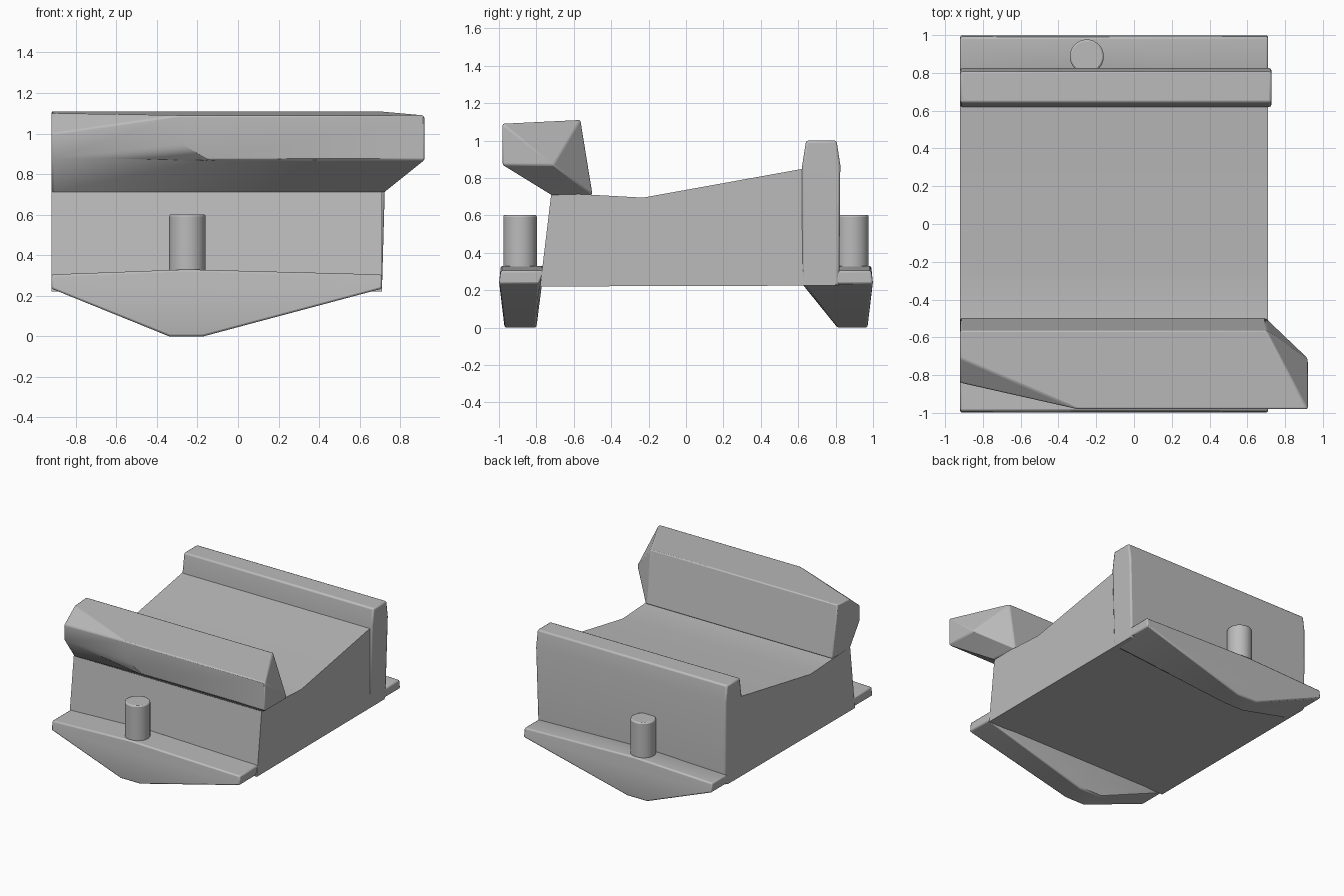
import bpy
import bmesh
import math

cube = bpy.data.objects.get("Cube")
if cube:
    bpy.data.objects.remove(cube, do_unlink=True)

grey = bpy.data.materials.new("plain grey")
grey.use_nodes = True
grey.diffuse_color = (0.5, 0.5, 0.5, 1)
grey.node_tree.nodes["Principled BSDF"].inputs["Base Color"].default_value = (0.5, 0.5, 0.5, 1)

LEFT, RIGHT, PIN_X = -0.92, 0.71, -0.25


def finish(name, bm, bevel, angle=30):
    bmesh.ops.recalc_face_normals(bm, faces=bm.faces[:])
    mesh = bpy.data.meshes.new(name)
    bm.to_mesh(mesh)
    bm.free()
    mesh.materials.append(grey)
    ob = bpy.data.objects.new(name, mesh)
    bpy.context.collection.objects.link(ob)
    if bevel:
        mod = ob.modifiers.new("soft edges", "BEVEL")
        mod.width = bevel
        mod.segments = 2
        mod.limit_method = "ANGLE"
        mod.angle_limit = math.radians(angle)
    bpy.ops.object.select_all(action="DESELECT")
    ob.select_set(True)
    bpy.context.view_layer.objects.active = ob
    bpy.ops.object.shade_smooth_by_angle(angle=math.radians(30))
    return ob


def hull(name, points, bevel=0.0):
    bm = bmesh.new()
    for p in points:
        bm.verts.new(p)
    res = bmesh.ops.convex_hull(bm, input=bm.verts[:])
    loose = [v for v in bm.verts if not v.link_faces]
    bmesh.ops.delete(bm, geom=loose, context="VERTS")
    bmesh.ops.dissolve_limit(bm, angle_limit=math.radians(1.5),
                             verts=bm.verts[:], edges=bm.edges[:])
    return finish(name, bm, bevel)


def prism(name, profile, x0, x1):
    bm = bmesh.new()
    face = bm.faces.new([bm.verts.new((x0, y, z)) for y, z in profile])
    out = bmesh.ops.extrude_face_region(bm, geom=[face])
    verts = [g for g in out["geom"] if isinstance(g, bmesh.types.BMVert)]
    bmesh.ops.translate(bm, verts=verts, vec=(x1 - x0, 0, 0))
    return finish(name, bm, 0)


# Central saddle block with a sloping, bent top
prism("saddle_body", [(-0.78, 0.22), (-0.72, 0.72), (-0.5, 0.71), (-0.23, 0.695),
                      (0.63, 0.85), (0.8, 0.85), (0.8, 0.225)], LEFT, RIGHT)

# Rear wall, slightly wider towards the top
wall = [(0.62, 0.225, 0), (0.82, 0.225, 0), (0.62, 0.86, 0.018), (0.825, 0.87, 0.018),
        (0.642, 1.0, 0.018), (0.805, 1.0, 0.018)]
hull("rear_wall", [(x, y, z) for y, z, grow in wall for x in (LEFT, RIGHT + grow)], 0.012)

# Front jaw bar: narrow swept nose on one end, undercut overhang on the other
nose = [(-0.5, 0.71), (-0.565, 1.11), (-0.71, 1.1), (-0.84, 1.0), (-0.84, 0.88),
        (-0.73, 0.78), (-0.72, 0.71)]
bar = [(LEFT, y, z) for y, z in nose]
bar += [(-0.3, -0.98, 1.09), (-0.28, -0.98, 0.95), (-0.14, -0.98, 0.87)]
bar += [(0.92, -0.98, 1.09), (0.92, -0.98, 0.87), (0.92, -0.71, 0.87)]
bar += [(0.7, -0.565, 1.11), (0.7, -0.5, 0.71), (0.72, -0.72, 0.71)]
hull("front_jaw_bar", bar, 0.008)

# Flanges with pointed keels below, and a locating pin on each
for name, side, inner_top, inner_low, inner_mid in (
        ("front", -1, 0.76, 0.8, 0.785), ("rear", 1, 0.78, 0.81, 0.62)):
    flange = [(x, side * y, z) for x, z in ((LEFT, 0.305), (PIN_X, 0.33), (RIGHT, 0.305))
              for y in (inner_top, 0.99)]
    flange += [(x, side * y, 0.235) for x in (LEFT, RIGHT) for y in (inner_mid, 1.0)]
    flange += [(x, side * y, 0) for x in (-0.34, -0.17) for y in (inner_low, 0.97)]
    hull(name + "_keel", flange, 0.01)

    bm = bmesh.new()
    bmesh.ops.create_cone(bm, cap_ends=True, segments=32, radius1=0.09,
                          radius2=0.09, depth=0.32)
    bmesh.ops.translate(bm, verts=bm.verts[:], vec=(PIN_X, side * 0.887, 0.442))
    finish(name + "_pin", bm, 0.01)
